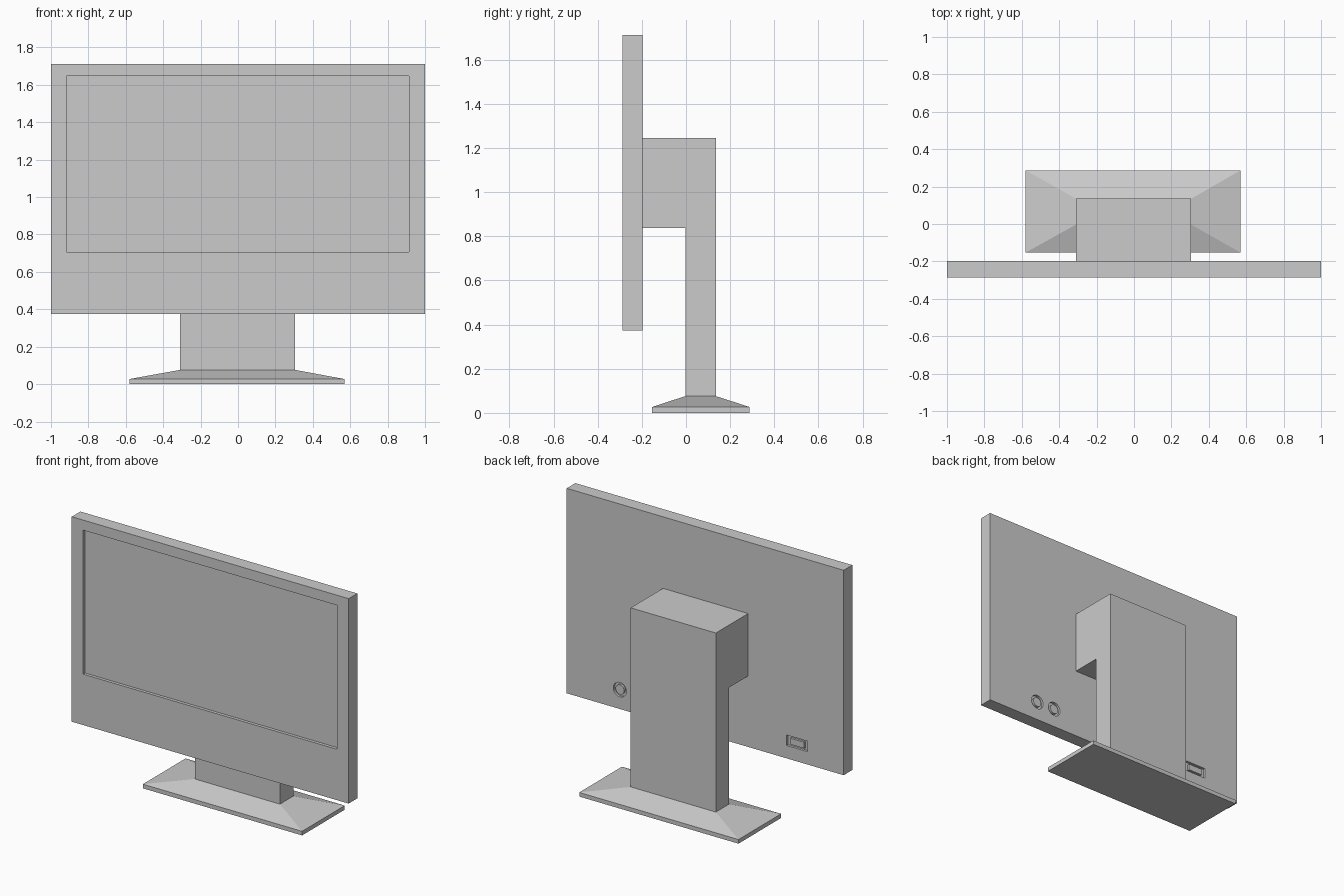
import bpy, bmesh
from math import radians
from mathutils import Matrix

if "Cube" in bpy.data.objects:
    bpy.data.objects.remove(bpy.data.objects["Cube"])


def add(name, bm):
    bmesh.ops.recalc_face_normals(bm, faces=bm.faces)
    me = bpy.data.meshes.new(name)
    bm.to_mesh(me)
    bm.free()
    ob = bpy.data.objects.new(name, me)
    bpy.context.collection.objects.link(ob)
    return ob


def box(name, x0, x1, y0, y1, z0, z1):
    bm = bmesh.new()
    m = (Matrix.Translation(((x0 + x1) / 2, (y0 + y1) / 2, (z0 + z1) / 2))
         @ Matrix.Diagonal((x1 - x0, y1 - y0, z1 - z0, 1)))
    bmesh.ops.create_cube(bm, size=1, matrix=m)
    return add(name, bm)


def disc(name, x, z, r, y0, y1):
    bm = bmesh.new()
    m = Matrix.Translation((x, (y0 + y1) / 2, z)) @ Matrix.Rotation(radians(90), 4, 'X')
    bmesh.ops.create_cone(bm, cap_ends=True, segments=32, radius1=r, radius2=r,
                          depth=y1 - y0, matrix=m)
    ob = add(name, bm)
    smooth(ob)
    return ob


def smooth(ob):
    bpy.ops.object.select_all(action='DESELECT')
    ob.select_set(True)
    bpy.context.view_layer.objects.active = ob
    bpy.ops.object.shade_smooth_by_angle(angle=radians(30))


def cut(target, cutter):
    mod = target.modifiers.new(cutter.name, 'BOOLEAN')
    mod.operation = 'DIFFERENCE'
    mod.solver = 'EXACT'
    mod.object = cutter
    cutter.hide_render = True
    cutter.display_type = 'WIRE'


FRONT, BACK = -0.287, -0.198

# Screen housing with the recessed display
housing = box("screen_housing", -1, 1, FRONT, BACK, 0.374, 1.712)
cut(housing, box("display_cutter", -0.917, 0.915, FRONT - 0.1, FRONT + 0.02, 0.706, 1.646))

# Two round sockets with a centre plug
for i, x in enumerate((0.48, 0.617)):
    cut(housing, disc(f"round_socket_cutter_{i}", x, 0.5, 0.047, BACK - 0.015, BACK + 0.05))
    disc(f"round_socket_core_{i}", x, 0.5, 0.031, BACK - 0.018, BACK - 0.001)

# Rectangular socket with a tongue
cut(housing, box("flat_socket_cutter", -0.74, -0.588, BACK - 0.015, BACK + 0.05, 0.458, 0.526))
box("flat_socket_tongue", -0.714, -0.614, BACK - 0.018, BACK - 0.001, 0.472, 0.512)

# Stand: L-shaped side profile extruded across x
X0, X1 = -0.31, 0.305
profile = [(-0.003, 0.076), (0.135, 0.076), (0.135, 1.245),
           (BACK, 1.245), (BACK, 0.837), (-0.003, 0.837)]
bm = bmesh.new()
face = bm.faces.new([bm.verts.new((X0, y, z)) for y, z in profile])
ext = bmesh.ops.extrude_face_region(bm, geom=[face], use_keep_orig=True)
bmesh.ops.translate(bm, vec=(X1 - X0, 0, 0),
                    verts=[v for v in ext['geom'] if isinstance(v, bmesh.types.BMVert)])
add("stand_column", bm)

# Base: thin plate sloping up to the column
levels = [(-0.58, 0.57, -0.153, 0.287, 0),
          (-0.58, 0.57, -0.153, 0.287, 0.027),
          (X0, X1, -0.003, 0.135, 0.076)]
bm = bmesh.new()
rings = [[bm.verts.new((x, y, z)) for x, y in ((a, c), (b, c), (b, d), (a, d))]
         for a, b, c, d, z in levels]
for lo, hi in zip(rings, rings[1:]):
    for i in range(4):
        j = (i + 1) % 4
        bm.faces.new((lo[i], lo[j], hi[j], hi[i]))
bm.faces.new(rings[0])
bm.faces.new(rings[-1])
add("stand_base", bm)
